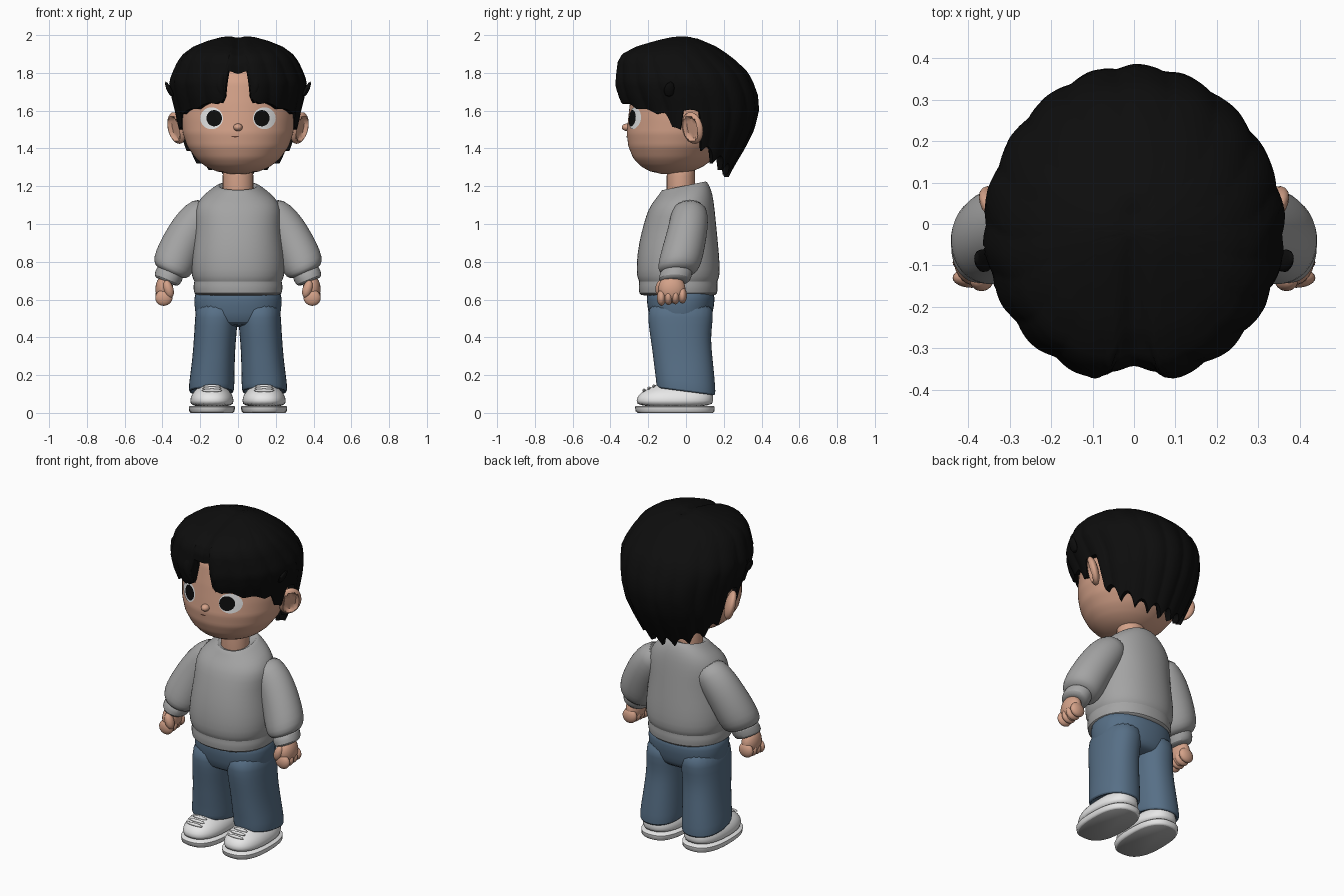
import bpy, bmesh, math
from math import sin, cos, pi, radians, exp, sqrt
from mathutils import Matrix, Vector

if "Cube" in bpy.data.objects:
    bpy.data.objects.remove(bpy.data.objects["Cube"])


def material(name, r, g, b):
    m = bpy.data.materials.new(name)
    m.use_nodes = True
    m.diffuse_color = (r, g, b, 1)
    bsdf = m.node_tree.nodes["Principled BSDF"]
    bsdf.inputs["Base Color"].default_value = (r, g, b, 1)
    bsdf.inputs["Roughness"].default_value = 0.8
    return m


SKIN = material("skin", 0.66, 0.36, 0.25)
HAIR = material("black hair", 0.004, 0.004, 0.004)
KNIT = material("grey knit", 0.37, 0.37, 0.37)
DENIM = material("blue denim", 0.095, 0.16, 0.24)
WHITE = material("white", 0.8, 0.8, 0.8)
TREAD = material("sole grey", 0.4, 0.4, 0.4)
LIP = material("mouth brown", 0.12, 0.05, 0.035)
SIDES = (("left", 1), ("right", -1))
parts = []


def finish(name, bm, mat, sub=0):
    bmesh.ops.recalc_face_normals(bm, faces=bm.faces)
    me = bpy.data.meshes.new(name)
    bm.to_mesh(me)
    bm.free()
    me.materials.append(mat)
    ob = bpy.data.objects.new(name, me)
    bpy.context.collection.objects.link(ob)
    if sub:
        mod = ob.modifiers.new("Smooth", "SUBSURF")
        mod.levels = mod.render_levels = sub
    parts.append(ob)
    return ob


def skin_rows(bm, rows, closed=True):
    """Join rows of vertices with quads."""
    for a, b in zip(rows, rows[1:]):
        n = len(a)
        for i in range(n if closed else n - 1):
            j = (i + 1) % n
            bm.faces.new((a[i], a[j], b[j], b[i]))


def loft(name, rings, mat, s=1, n=24, power=2.0, sub=1, warp=None):
    """Rings are x, y, z, x radius, y radius and an optional lean in degrees."""
    bm = bmesh.new()
    rows = []
    for x, y, z, rx, ry, *lean in rings:
        t = radians(lean[0]) if lean else 0
        row = []
        for i in range(n):
            c, d = cos(2 * pi * i / n), sin(2 * pi * i / n)
            u = rx * math.copysign(abs(c) ** (2 / power), c)
            v = ry * math.copysign(abs(d) ** (2 / power), d)
            p = Vector((s * x + u * cos(t), y + v, z + s * u * sin(t)))
            if warp:
                p.z += warp(p)
            row.append(bm.verts.new(p))
        rows.append(row)
    skin_rows(bm, rows)
    bm.faces.new(rows[0])
    bm.faces.new(rows[-1])
    return finish(name, bm, mat, sub)


def stack(profile, x=0):
    """Turn z, half width, front y, back y into rings."""
    return [(x, (f + b) / 2, z, rx, (b - f) / 2) for z, rx, f, b in profile]


def sample(profile, z):
    for lo, hi in zip(profile, profile[1:]):
        if z <= hi[0]:
            break
    k = min(1, max(0, (z - lo[0]) / (hi[0] - lo[0])))
    return [p + (q - p) * k for p, q in zip(lo[1:], hi[1:])]


def ball(name, loc, size, mat, rot=(0, 0, 0), dent=False):
    bm = bmesh.new()
    bmesh.ops.create_uvsphere(bm, u_segments=24, v_segments=14, radius=1)
    if dent:
        for v in bm.verts:
            if v.co.x * dent > 0 and v.co.yz.length < 0.68:
                v.co.x *= 0.1
    m = Matrix.LocRotScale(Vector(loc), Matrix.Rotation(rot[2], 3, "Z") @ Matrix.Rotation(rot[1], 3, "Y"), Vector(size))
    bm.transform(m)
    return finish(name, bm, mat)


# Head and neck
HEAD = [(1.265, .04, -.13, -.03), (1.28, .12, -.195, .04), (1.31, .18, -.245, .1),
        (1.35, .225, -.28, .15), (1.41, .268, -.305, .2), (1.48, .292, -.314, .24),
        (1.56, .303, -.306, .27), (1.64, .305, -.297, .28), (1.75, .29, -.28, .28),
        (1.85, .23, -.23, .23), (1.92, .1, -.1, .1)]
levels = [1.265 + .655 * i / 48 for i in range(49)]
loft("head", stack([(z, *sample(HEAD, z)) for z in levels]), SKIN, n=64, sub=0)
loft("neck", [(0, -.027, z, .082, .076) for z in (1.1, 1.18, 1.25, 1.34)], SKIN)
ball("nose", (0, -.312, 1.512), (.024, .028, .02), SKIN)


def face_patch(name, cx, cz, rx, rz, lift, mat):
    """Thin oval plate that follows the face."""
    bm = bmesh.new()
    rows = []
    for k in range(1, 7):
        row = []
        for i in range(36):
            a = 2 * pi * i / 36
            x, z = cx + rx * k / 6 * cos(a), cz + rz * k / 6 * sin(a)
            w, f, b = sample(HEAD, z)
            y = (f + b) / 2 - (b - f) / 2 * sqrt(1 - (x / w) ** 2)
            row.append(bm.verts.new((x, y - lift, z)))
        rows.append(row)
    skin_rows(bm, rows)
    bm.faces.new(rows[0])
    ob = finish(name, bm, mat)
    if ob.data.polygons[0].normal.y > 0:
        ob.data.flip_normals()


face_patch("mouth", -.015, 1.463, .02, .004, .003, LIP)
for side, s in SIDES:
    face_patch(side + "_eye_white", s * .14, 1.56, .06, .058, .004, WHITE)
    face_patch(side + "_pupil", s * .126, 1.56, .041, .043, .008, HAIR)
    ball(side + "_ear", (s * .325, .035, 1.508), (.03, .066, .086), SKIN,
         (0, s * radians(14), -s * radians(38)), dent=s)

# Hair: a cap with a hem that changes around the head
HULL = [(1.2, .2, -.2, .2), (1.3, .245, -.22, .25), (1.4, .28, -.26, .31), (1.5, .315, -.3, .36),
        (1.6, .335, -.34, .385), (1.68, .355, -.372, .38), (1.75, .365, -.385, .355),
        (1.8, .348, -.38, .33), (1.86, .32, -.37, .27), (1.9, .29, -.345, .22),
        (1.94, .235, -.27, .16), (1.97, .16, -.17, .09), (1.99, .085, -.09, .04), (2.0, .01, -.03, -.01)]
HEM = [(0, 1.81), (9, 1.81), (12, 1.67), (15, 1.64), (25, 1.63), (48, 1.595), (68, 1.575), (72, 1.5),
       (80, 1.5), (84, 1.59), (98, 1.59), (101, 1.37), (120, 1.32), (150, 1.26), (180, 1.25)]
COLS, ROWS = 240, 26
bm = bmesh.new()
rows = []
for r in range(ROWS + 3):
    t = min(1, (r + .3) / ROWS)
    row = []
    for i in range(COLS):
        a = 2 * pi * i / COLS - pi
        deg = abs(math.degrees(a))
        lock = abs(sin(9 * a))
        hem = sample(HEM, deg)[0] + lock * (.06 if deg > 101 else .015 if deg > 15 else 0)
        z = 2 - (2 - hem) * t ** 1.8
        w, f, b = sample(HULL, z)
        k = 1 + .035 * t * (abs(cos(9 * a + 1.5 * (1 - t))) - .75)
        k -= .11 * t * exp(-(deg / 8) ** 2)
        # Turn the hem inward to give the locks thickness
        if r > ROWS:
            k *= (.88, .82)[r - ROWS - 1]
            z += (0, .08)[r - ROWS - 1]
        x, y = k * w * sin(a), (f + b) / 2 - k * (b - f) / 2 * cos(a)
        if y < .05 and r <= ROWS:
            z -= .015 * exp(-(x / .03) ** 2)
        row.append(bm.verts.new((x, y, z)))
    rows.append(row)
skin_rows(bm, rows)
bm.faces.new(rows[0])
finish("hair_cap", bm, HAIR)
for side, s in SIDES:
    loft(side + "_fringe_lock", [(.075, -.335, 1.83, .03, .02), (.1, -.35, 1.76, .03, .03),
         (.092, -.345, 1.7, .026, .024), (.07, -.335, 1.65, .006, .006)], HAIR, s, n=12)
    loft(side + "_side_tuft", [(.345, -.09, 1.67, .012, .02), (.368, -.09, 1.72, .018, .035),
         (.383, -.08, 1.755, .004, .01)], HAIR, s, n=12)

# Sweater body with hem band and sloping collar
BODY = [(.62, .215, -.235, .155), (.625, .235, -.25, .167), (.685, .238, -.252, .17),
        (.695, .228, -.245, .163), (.715, .246, -.262, .18), (.8, .25, -.263, .179),
        (.9, .236, -.25, .17), (1.0, .225, -.225, .16), (1.08, .232, -.2, .152),
        (1.14, .2, -.172, .142), (1.18, .148, -.147, .124), (1.2, .118, -.133, .112),
        (1.21, .1, -.12, .1), (1.185, .085, -.1, .08)]
loft("sweater_body", stack(BODY), KNIT, n=32, power=2.2,
     warp=lambda p: .2 * p.y * min(1, max(0, (p.z - 1.08) / .1)))

# Sleeves, cuffs and fists
for side, s in SIDES:
    loft(side + "_sleeve", [(.15, .02, 1.1, .07, .085, 40), (.2, .018, 1.04, .1, .1, 40),
         (.25, .01, .975, .108, .106, 38), (.3, -.01, .885, .112, .112, 32),
         (.335, -.03, .805, .115, .115, 26), (.352, -.042, .76, .105, .108, 24),
         (.362, -.05, .735, .075, .08, 24)], KNIT, s)
    loft(side + "_cuff", [(.352, -.045, .76, .06, .07, 22), (.358, -.05, .747, .078, .088, 22),
         (.378, -.062, .7, .074, .085, 22), (.381, -.064, .692, .055, .068, 22)], KNIT, s)
    ball(side + "_palm", (s * .39, -.075, .655), (.047, .072, .075), SKIN)
    for i in range(4):
        ball(f"{side}_finger_{i + 1}", (s * .392, -.13 + .037 * i, .61 + .004 * i),
             (.046, .024, .043), SKIN, (0, s * .25, 0))
    ball(side + "_thumb", (s * .368, -.135, .655), (.026, .027, .048), SKIN, (0, s * .3, 0))

# Jeans
loft("jeans_hips", stack([(.455, .16, -.14, .09), (.475, .215, -.185, .128), (.53, .228, -.2, .142),
     (.6, .234, -.21, .155), (.68, .23, -.21, .15)]), DENIM, n=32, power=2.3)
for side, s in SIDES:
    loft(side + "_jeans_leg", [(.14, 0, .135, .09, .12), (.14, 0, .108, .112, .148),
         (.141, 0, .115, .121, .158), (.139, -.002, .16, .121, .158), (.132, -.012, .25, .115, .158),
         (.126, -.022, .34, .112, .158), (.12, -.03, .42, .113, .163), (.114, -.029, .5, .114, .174),
         (.11, -.028, .6, .112, .175)], DENIM, s, power=2.3,
         warp=lambda p: -.13 * p.y if p.z < .2 else 0)

# Shoes: grey tread under a white sole, upper and laces
for side, s in SIDES:
    sole = loft(side + "_shoe_sole", stack([(0, .112, -.255, .142), (.008, .12, -.266, .15),
                (.032, .122, -.27, .152), (.037, .116, -.264, .146)], s * .138),
                WHITE, n=40, power=2.5, sub=0)
    sole.data.materials.append(TREAD)
    for f in sole.data.polygons:
        f.material_index = int(f.normal.z < -.8)
    loft(side + "_shoe_upper", stack([(.03, .112, -.26, .142), (.065, .118, -.266, .146),
         (.098, .108, -.252, .144), (.122, .088, -.215, .138), (.145, .06, -.165, .12),
         (.17, .05, -.11, .1)], s * .138), WHITE, n=28, power=2.4)
    for i in range(3):
        ball(f"{side}_lace_{i + 1}", (s * .138, -.222 + .026 * i, .119 + .011 * i),
             (.055 - .004 * i, .009, .009), WHITE)

# Smooth shading with crisp edges
for ob in bpy.context.selected_objects:
    ob.select_set(False)
for ob in parts:
    ob.select_set(True)
bpy.context.view_layer.objects.active = parts[0]
bpy.ops.object.shade_smooth_by_angle(angle=radians(50))
